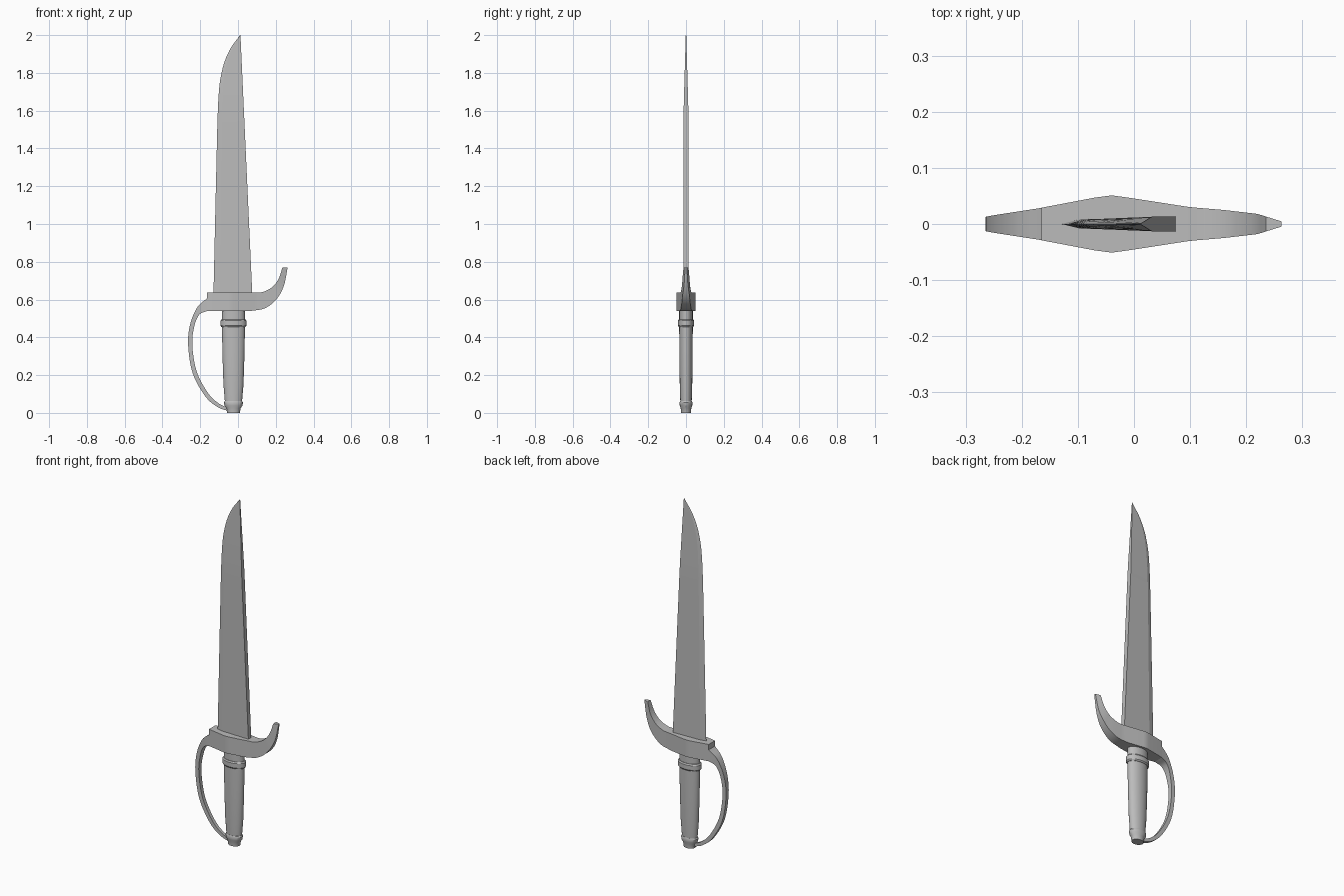
import bpy
import math
from mathutils import Vector

cube = bpy.data.objects.get("Cube")
if cube:
    bpy.data.objects.remove(cube, do_unlink=True)

steel = bpy.data.materials.new("grey steel")
steel.use_nodes = True
grey = (0.5, 0.5, 0.5, 1)
steel.diffuse_color = grey
steel.node_tree.nodes["Principled BSDF"].inputs["Base Color"].default_value = grey


def curve_through(points, steps):
    """Sample a Catmull-Rom curve through the points."""
    pts = [Vector(p) for p in points]
    pts = [pts[0] * 2 - pts[1]] + pts + [pts[-1] * 2 - pts[-2]]
    out = []
    for a, b, c, d in zip(pts, pts[1:], pts[2:], pts[3:]):
        for i in range(steps):
            t = i / steps
            out.append((b * 2 + (c - a) * t + (a * 2 - b * 5 + c * 4 - d) * t ** 2
                        + (b * 3 - a - c * 3 + d) * t ** 3) / 2)
    return out + [pts[-2]]


def interpolate(table, x):
    for (x0, y0), (x1, y1) in zip(table, table[1:]):
        if x <= x1:
            return y0 + (y1 - y0) * max(0, x - x0) / (x1 - x0)
    return table[-1][1]


def loft(name, rings, angle=30):
    """Skin a row of equal closed rings and cap both ends."""
    n = len(rings[0])
    verts = [v for ring in rings for v in ring]
    faces = [(r * n + i, r * n + (i + 1) % n, (r + 1) * n + (i + 1) % n, (r + 1) * n + i)
             for r in range(len(rings) - 1) for i in range(n)]
    faces += [tuple(reversed(range(n))), tuple(range(len(verts) - n, len(verts)))]
    mesh = bpy.data.meshes.new(name)
    mesh.from_pydata(verts, [], faces)
    mesh.materials.append(steel)
    obj = bpy.data.objects.new(name, mesh)
    bpy.context.collection.objects.link(obj)
    bpy.ops.object.select_all(action="DESELECT")
    obj.select_set(True)
    bpy.context.view_layer.objects.active = obj
    bpy.ops.object.mode_set(mode="EDIT")
    bpy.ops.mesh.select_all(action="SELECT")
    bpy.ops.mesh.normals_make_consistent(inside=False)
    bpy.ops.object.mode_set(mode="OBJECT")
    bpy.ops.object.shade_smooth_by_angle(angle=math.radians(angle))
    return obj


# Blade: straight thick spine, ground edge that curves up to the point
edge_line = [Vector((-0.13, 0.62))] + curve_through(
    [(-0.117, 1.2), (-0.105, 1.64), (-0.085, 1.81), (-0.045, 1.92), (0.011, 2)], 5)
rings = []
for edge, z in edge_line:
    spine = 0.076 - 0.063 * (z - 0.62) / 1.38
    taper = min(1, 0.1 + (2 - z) / 0.45)
    back, bevel = 0.013 * taper, 0.008 * taper
    shoulder = edge + 0.16 * (spine - edge)
    rings.append([(spine, -back, z), (spine, back, z), (shoulder, bevel, z),
                  (edge, 0, z), (shoulder, -bevel, z)])
loft("blade", rings, 8)

# Crossguard: diamond-like plan, sweeping up into a hook
plan = [(-0.165, 0.029), (-0.07, 0.047), (-0.04, 0.051), (-0.01, 0.047), (0.1, 0.03),
        (0.16, 0.025), (0.22, 0.018), (0.265, 0.004)]
bar = [(x, 0.637, x, 0.54) for x in (-0.165, -0.07, -0.055, -0.04, -0.025, -0.01)]
hook = curve_through([(0.08, 0.637, 0.07, 0.54), (0.13, 0.64, 0.14, 0.553),
                      (0.18, 0.665, 0.2, 0.597), (0.215, 0.71, 0.242, 0.67),
                      (0.235, 0.77, 0.263, 0.77)], 5)
rings = []
for xu, zu, xl, zl in bar + hook:
    u, l = interpolate(plan, xu), interpolate(plan, xl)
    rings.append([(xu, -u, zu), (xu, u, zu), (xl, l, zl), (xl, -l, zl)])
loft("crossguard", rings)

# Knuckle bow: flat band from the crossguard down to the pommel
bow = curve_through([(-0.163, 0.607, -0.163, 0.54, 0.029),
                     (-0.215, 0.56, -0.205, 0.52, 0.021),
                     (-0.253, 0.47, -0.231, 0.46, 0.015),
                     (-0.264, 0.36, -0.242, 0.36, 0.012),
                     (-0.24, 0.21, -0.219, 0.22, 0.011),
                     (-0.175, 0.09, -0.16, 0.107, 0.01),
                     (-0.11, 0.032, -0.102, 0.05, 0.009),
                     (-0.045, 0.008, -0.045, 0.024, 0.008)], 5)
loft("knuckle_bow", [[(xo, -w, zo), (xo, w, zo), (xi, w, zi), (xi, -w, zi)]
                     for xo, zo, xi, zi, w in bow])


# Oval handle parts, each a profile of height, half width and half depth
def oval(name, profile, sides=32):
    turns = [2 * math.pi * i / sides for i in range(sides)]
    loft(name, [[(-0.024 + rx * math.cos(a), ry * math.sin(a), z) for a in turns]
                for z, rx, ry in profile])


oval("grip", [(0.055, 0.045, 0.03), (0.15, 0.053, 0.033), (0.3, 0.058, 0.035),
              (0.46, 0.061, 0.036), (0.545, 0.06, 0.036)])
oval("collar", [(0.455, 0.064, 0.038), (0.462, 0.069, 0.043),
                (0.488, 0.069, 0.043), (0.495, 0.064, 0.038)])
oval("pommel", [(0, 0.034, 0.027), (0.025, 0.038, 0.028), (0.038, 0.048, 0.033),
                (0.055, 0.05, 0.034), (0.062, 0.046, 0.031)])
